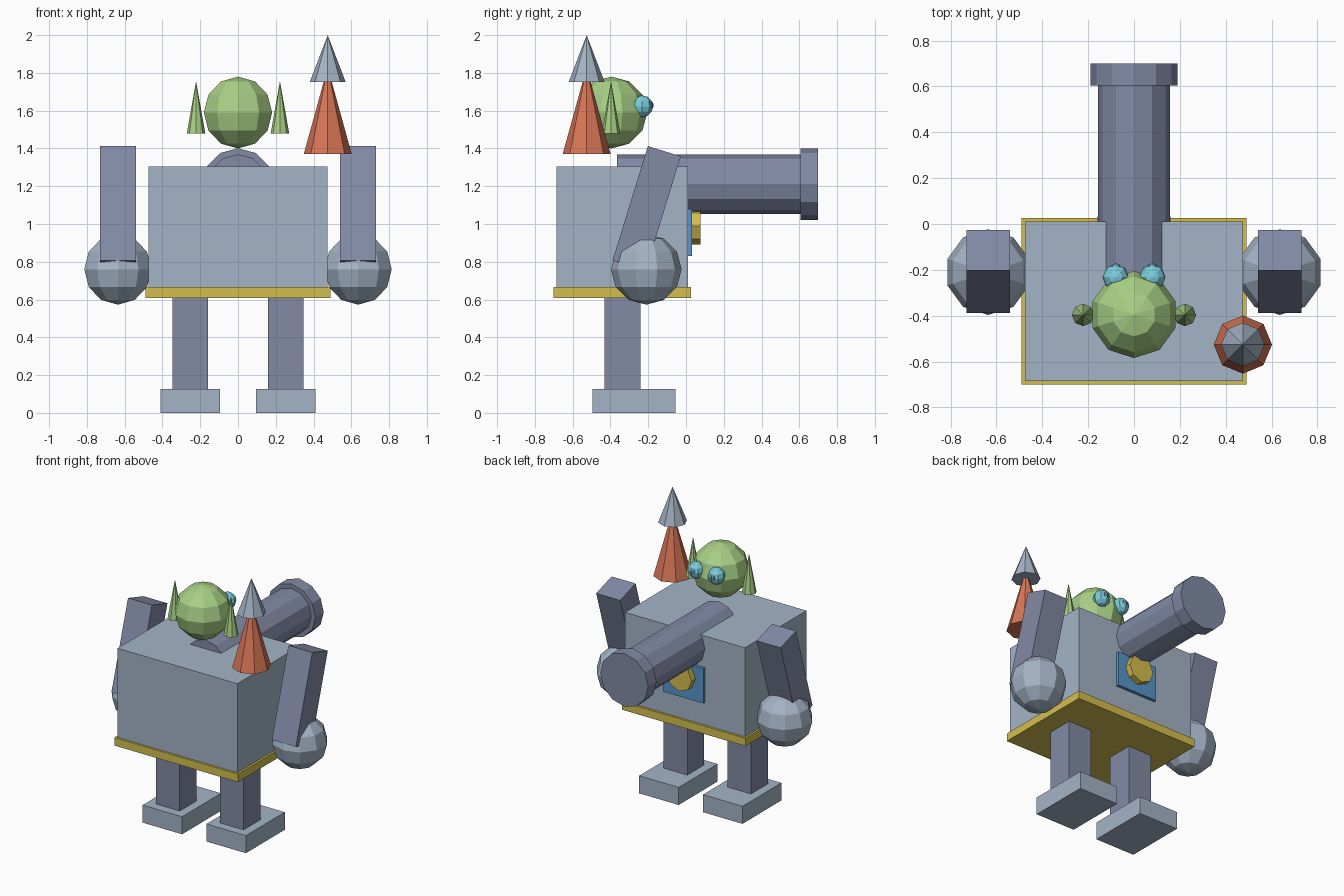
import bpy
import math

cube = bpy.data.objects.get("Cube")
if cube:
    bpy.data.objects.remove(cube, do_unlink=True)


def material(name, *rgb):
    """Flat material from 0-255 display values, stored as linear."""
    lin = [((c / 255 + 0.055) / 1.055) ** 2.4 for c in rgb] + [1.0]
    m = bpy.data.materials.new(name)
    m.use_nodes = True
    m.diffuse_color = lin
    bsdf = next(n for n in m.node_tree.nodes if n.type == 'BSDF_PRINCIPLED')
    bsdf.inputs["Base Color"].default_value = lin
    return m


LIGHT = material("light steel", 164, 180, 198)
DARK = material("dark steel", 130, 139, 166)
GOLD = material("gold", 212, 190, 78)
BLUE = material("panel blue", 88, 150, 200)
GREEN = material("skin green", 168, 208, 134)
CYAN = material("eye cyan", 122, 206, 220)
PUPIL = material("pupil slate", 105, 140, 170)
RUST = material("rust orange", 216, 118, 86)


def finish(name, mat):
    ob = bpy.context.object
    ob.name = ob.data.name = name
    ob.data.materials.append(mat)
    return ob


def box(name, mat, centre, size, tilt=0):
    bpy.ops.mesh.primitive_cube_add(size=1, location=centre, rotation=(tilt, 0, 0))
    ob = finish(name, mat)
    ob.scale = size
    return ob


def ball(name, mat, centre, radius, segments=10, rings=6):
    bpy.ops.mesh.primitive_uv_sphere_add(segments=segments, ring_count=rings,
                                         radius=radius, location=centre)
    return finish(name, mat)


def spike(name, mat, x, y, base, tip, radius, sides=8):
    bpy.ops.mesh.primitive_cone_add(vertices=sides, radius1=radius, radius2=0,
                                    depth=tip - base, location=(x, y, (base + tip) / 2))
    return finish(name, mat)


def tube(name, mat, y0, y1, z, radius, sides):
    """Cylinder lying along the y axis."""
    bpy.ops.mesh.primitive_cylinder_add(vertices=sides, radius=radius, depth=y1 - y0,
                                        location=(0, (y0 + y1) / 2, z),
                                        rotation=(math.pi / 2, 0, 0))
    return finish(name, mat)


# Body and belt
box("torso", LIGHT, (0, -0.337, 0.985), (0.95, 0.697, 0.64))
box("belt", GOLD, (0, -0.337, 0.638), (0.98, 0.727, 0.057))

# Chest panel and badge
box("chest_panel", BLUE, (0, 0.018, 0.955), (0.32, 0.03, 0.25))
tube("chest_badge", GOLD, 0.02, 0.077, 0.99, 0.098, 8)

# Cannon
tube("cannon_barrel", DARK, -0.365, 0.62, 1.211, 0.158, 12)
tube("cannon_muzzle", DARK, 0.605, 0.70, 1.211, 0.19, 12)

# Head
ball("head", GREEN, (0, -0.395, 1.59), 0.19)

# Mirrored parts
for side, s in (("left", 1), ("right", -1)):
    box(side + "_leg", DARK, (s * 0.253, -0.337, 0.37), (0.187, 0.19, 0.5))
    box(side + "_foot", LIGHT, (s * 0.253, -0.275, 0.063), (0.313, 0.44, 0.126))
    box(side + "_arm", DARK, (s * 0.636, -0.208, 1.083), (0.19, 0.183, 0.633), -0.3)
    ball(side + "_hand", LIGHT, (s * 0.636, -0.21, 0.76), 0.187)
    spike(side + "_ear", GREEN, s * 0.222, -0.397, 1.48, 1.757, 0.049)
    ball(side + "_eye", CYAN, (s * 0.08, -0.232, 1.623), 0.058, 8)
    ball(side + "_pupil", PUPIL, (s * 0.08, -0.196, 1.628), 0.025, 8)

# Shoulder spire
spike("spire_base", RUST, 0.475, -0.526, 1.37, 1.83, 0.127)
spike("spire_tip", LIGHT, 0.475, -0.526, 1.752, 2.0, 0.095)
